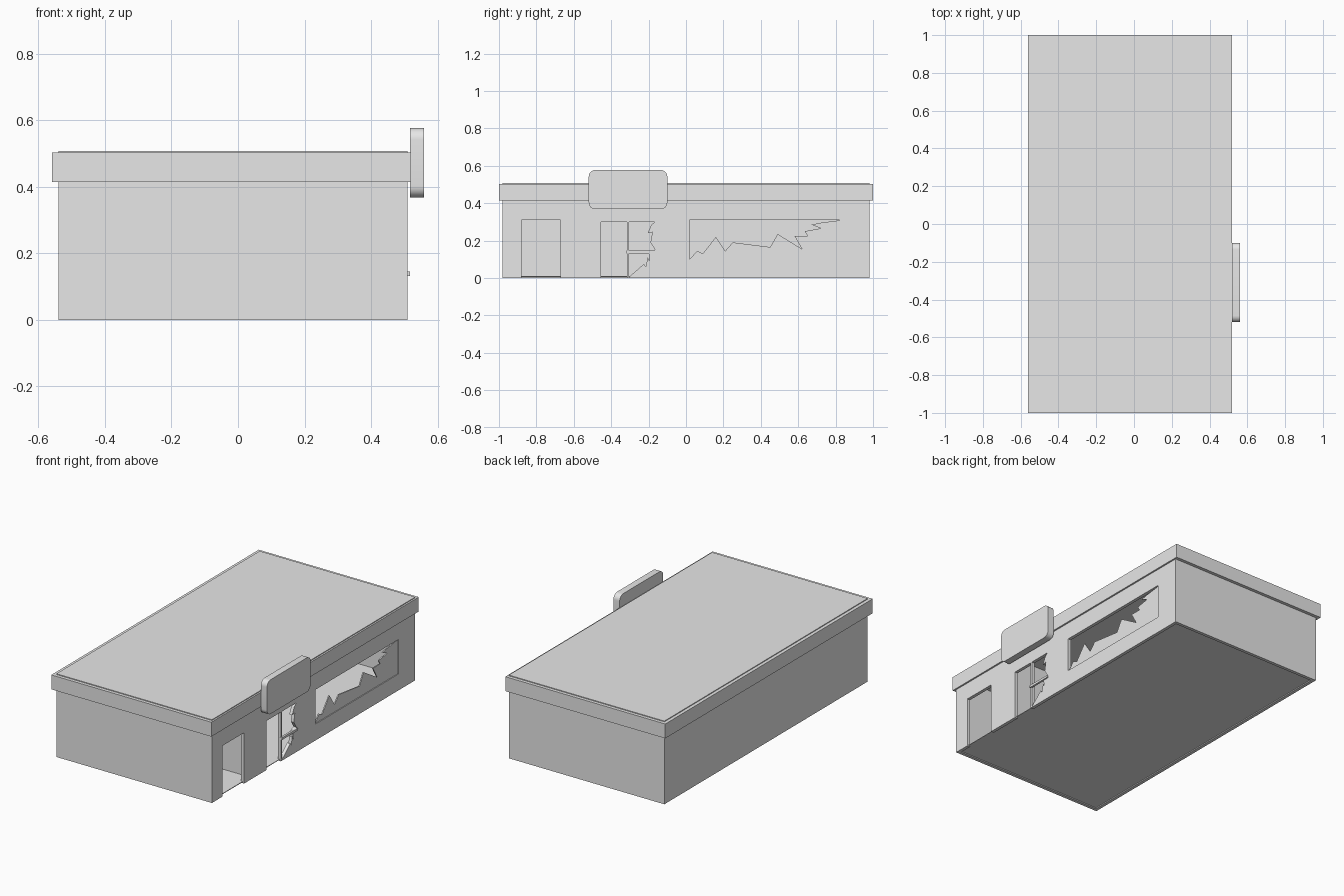
import bpy, bmesh, math

default = bpy.data.objects.get("Cube")
if default:
    bpy.data.objects.remove(default, do_unlink=True)

grey = bpy.data.materials.new("plain grey")
grey.use_nodes = True
grey.diffuse_color = (0.8, 0.8, 0.8, 1)
grey.node_tree.nodes["Principled BSDF"].inputs["Base Color"].default_value = (0.8, 0.8, 0.8, 1)


def prism(name, outline, x0, x1):
    """Extrude a (y, z) outline along x."""
    bm = bmesh.new()
    face = bm.faces.new([bm.verts.new((x0, y, z)) for y, z in outline])
    new = bmesh.ops.extrude_face_region(bm, geom=[face])["geom"]
    moved = [v for v in new if isinstance(v, bmesh.types.BMVert)]
    bmesh.ops.translate(bm, verts=moved, vec=(x1 - x0, 0, 0))
    bmesh.ops.recalc_face_normals(bm, faces=bm.faces)
    mesh = bpy.data.meshes.new(name)
    bm.to_mesh(mesh)
    bm.free()
    mesh.materials.append(grey)
    obj = bpy.data.objects.new(name, mesh)
    bpy.context.collection.objects.link(obj)
    return obj


def rect(y0, y1, z0, z1):
    return [(y0, z0), (y1, z0), (y1, z1), (y0, z1)]


def box(name, x0, x1, y0, y1, z0, z1):
    return prism(name, rect(y0, y1, z0, z1), x0, x1)


def cut(target, cutter):
    """Subtract the cutter from the target and discard it."""
    cutter.hide_render = True
    mod = target.modifiers.new("cut", 'BOOLEAN')
    mod.operation = 'DIFFERENCE'
    mod.solver = 'EXACT'
    mod.object = cutter
    bpy.context.view_layer.objects.active = target
    bpy.ops.object.modifier_apply(modifier=mod.name)
    bpy.data.objects.remove(cutter, do_unlink=True)


LEFT, RIGHT, END, THICK = -0.54, 0.51, 0.98, 0.02

# Hollow outer walls
walls = box("walls", LEFT, RIGHT, -END, END, 0, 0.495)
cut(walls, box("room_cutter", LEFT + THICK, RIGHT - THICK,
               -END + THICK, END - THICK, -0.1, 0.6))

# Doorways, broken door pane and shop window openings
broken_pane = [(-.305, .005), (-.225, .075), (-.215, .06), (-.205, .11),
               (-.195, .09), (-.2, .135), (-.165, .15), (-.19, .19),
               (-.18, .245), (-.205, .24), (-.185, .285), (-.165, .3), (-.305, .3)]
openings = [rect(-.88, -.67, -.1, .31), rect(-.455, -.315, -.1, .3),
            broken_pane, rect(.02, .82, .1, .31)]
for outline in openings:
    cut(walls, prism("opening_cutter", outline, RIGHT - 0.05, RIGHT + 0.05))

# Shattered glass left in the shop window
shards = [(.02, .1), (.06, .145), (.09, .13), (.16, .22), (.21, .145), (.25, .19),
          (.45, .165), (.49, .235), (.62, .155), (.58, .225), (.65, .225),
          (.635, .25), (.72, .265), (.67, .285), (.72, .295), (.82, .308), (.82, .1)]
prism("broken_window_glass", shards, RIGHT - 0.012, RIGHT - 0.005)

# Door push bar
box("door_handle", RIGHT - 0.005, RIGHT + 0.008, -.317, -.16, .132, .146)

# Floor, inner partition and roof
inner = (LEFT + THICK / 2, RIGHT - THICK / 2)
box("floor", *inner, -END + THICK / 2, END - THICK / 2, 0.006, 0.01)
box("partition_wall", *inner, -.60, -.58, 0.008, 0.49)
box("roof", LEFT, RIGHT, -END, END, 0.485, 0.508)

# Fascia band around the roof edge
fascia = box("roof_fascia", -.56, .52, -1, 1, .415, .503)
cut(fascia, box("fascia_cutter", *inner, -END + THICK / 2, END - THICK / 2, 0.3, 0.6))

# Rounded blank sign board
corner = 0.035
outline = []
centres = [(-.10 - corner, .577 - corner), (-.52 + corner, .577 - corner),
           (-.52 + corner, .368 + corner), (-.10 - corner, .368 + corner)]
for quarter, (cy, cz) in enumerate(centres):
    for step in range(9):
        a = math.pi / 2 * (quarter + step / 8)
        outline.append((cy + corner * math.cos(a), cz + corner * math.sin(a)))
sign = prism("sign_board", outline, .518, .56)
bpy.ops.object.select_all(action='DESELECT')
sign.select_set(True)
bpy.context.view_layer.objects.active = sign
bpy.ops.object.shade_smooth_by_angle(angle=math.radians(40))
